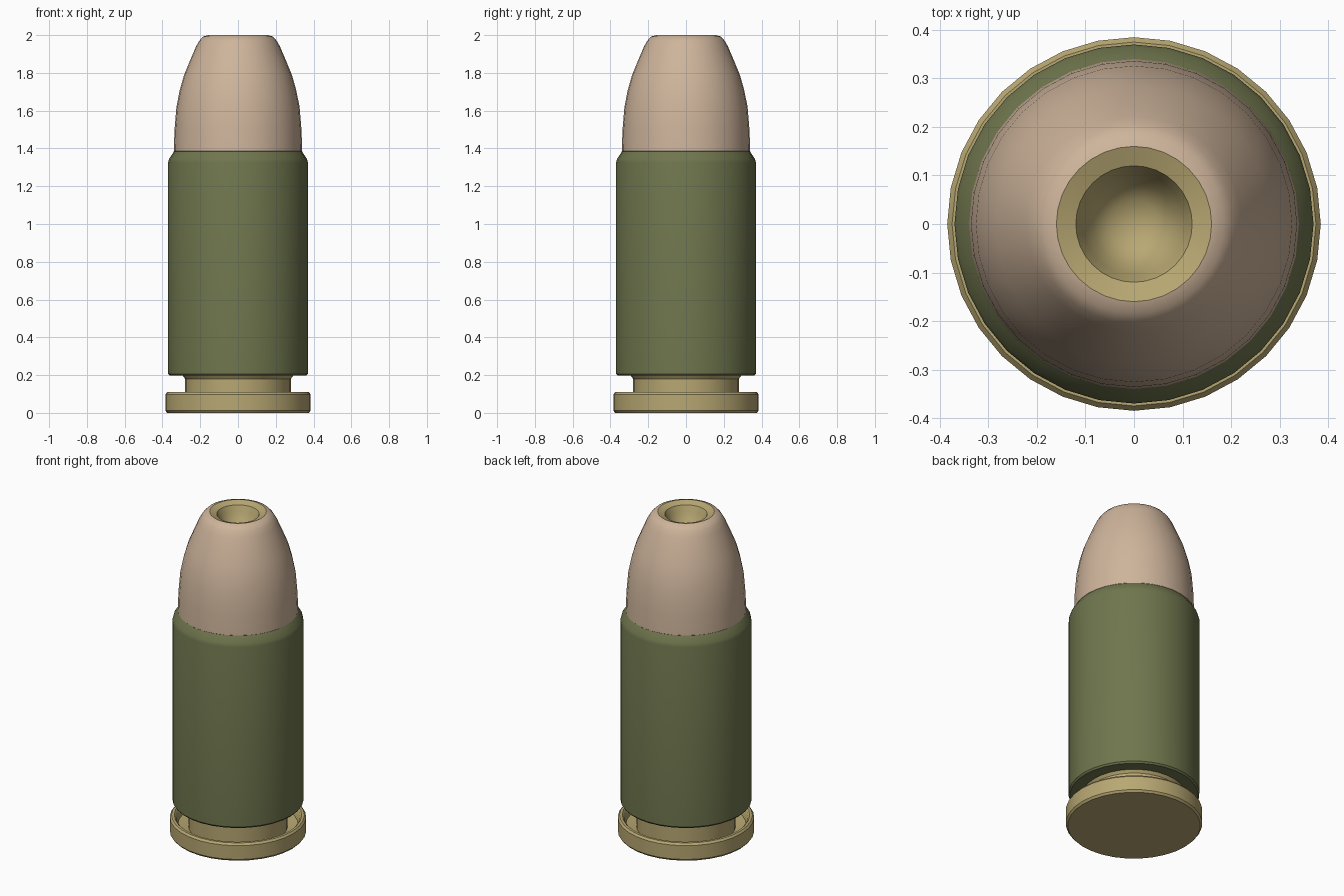
import bpy, bmesh, math

if "Cube" in bpy.data.objects:
    bpy.data.objects.remove(bpy.data.objects["Cube"])

SIDES = 32


def material(name, rgb):
    m = bpy.data.materials.new(name)
    m.diffuse_color = (*rgb, 1)
    m.use_nodes = True
    m.node_tree.nodes["Principled BSDF"].inputs["Base Color"].default_value = m.diffuse_color
    return m


def lathe(name, profile, mat):
    """Spin an (r, z) profile, listed bottom to top, around the z axis."""
    bm = bmesh.new()
    rings = []
    for r, z in profile:
        if r == 0:
            rings.append([bm.verts.new((0, 0, z))] * SIDES)
        else:
            rings.append([bm.verts.new((r * math.cos(2 * math.pi * i / SIDES),
                                        r * math.sin(2 * math.pi * i / SIDES), z))
                          for i in range(SIDES)])
    for low, high in zip(rings, rings[1:]):
        for i in range(SIDES):
            j = (i + 1) % SIDES
            bm.faces.new(list(dict.fromkeys((low[i], low[j], high[j], high[i]))))
    bmesh.ops.recalc_face_normals(bm, faces=bm.faces)
    mesh = bpy.data.meshes.new(name)
    bm.to_mesh(mesh)
    bm.free()
    mesh.materials.append(mat)
    ob = bpy.data.objects.new(name, mesh)
    bpy.context.collection.objects.link(ob)
    bpy.ops.object.select_all(action='DESELECT')
    ob.select_set(True)
    bpy.context.view_layer.objects.active = ob
    bpy.ops.object.shade_smooth_by_angle(angle=math.radians(35))
    return ob


gold = material("brass", (0.48, 0.39, 0.17))
green = material("green_shell", (0.16, 0.18, 0.075))
copper = material("pale_copper", (0.62, 0.46, 0.33))

# base disc with raised lip, recess and narrow neck
lathe("base_rim", [(0, 0), (0.375, 0), (0.385, 0.012), (0.385, 0.098), (0.375, 0.11),
                   (0.36, 0.11), (0.35, 0.10), (0.34, 0.05), (0.28, 0.04),
                   (0.28, 0.18), (0.295, 0.2), (0, 0.2)], gold)

# cylindrical case with a rounded shoulder
lathe("case", [(0, 0.197), (0.362, 0.197), (0.37, 0.207), (0.37, 1.325),
               (0.365, 1.345), (0.345, 1.375), (0.338, 1.386), (0, 1.386)], green)

# tapered tip
tip = lathe("tip", [(0.325, 1.37), (0.34, 1.386), (0.336, 1.5), (0.326, 1.62), (0.308, 1.71),
                    (0.285, 1.79), (0.25, 1.875), (0.222, 1.94), (0.205, 1.97),
                    (0.185, 1.992), (0.16, 2.0),
                    # hollow in the end of the tip
                    (0.12, 1.985), (0.105, 1.95), (0.085, 1.90), (0.05, 1.865),
                    (0, 1.855)], copper)
tip.data.materials.append(gold)
for f in tip.data.polygons:
    if f.center.z > 1.8 and max((tip.data.vertices[v].co.xy.length for v in f.vertices)) < 0.165:
        f.material_index = 1
